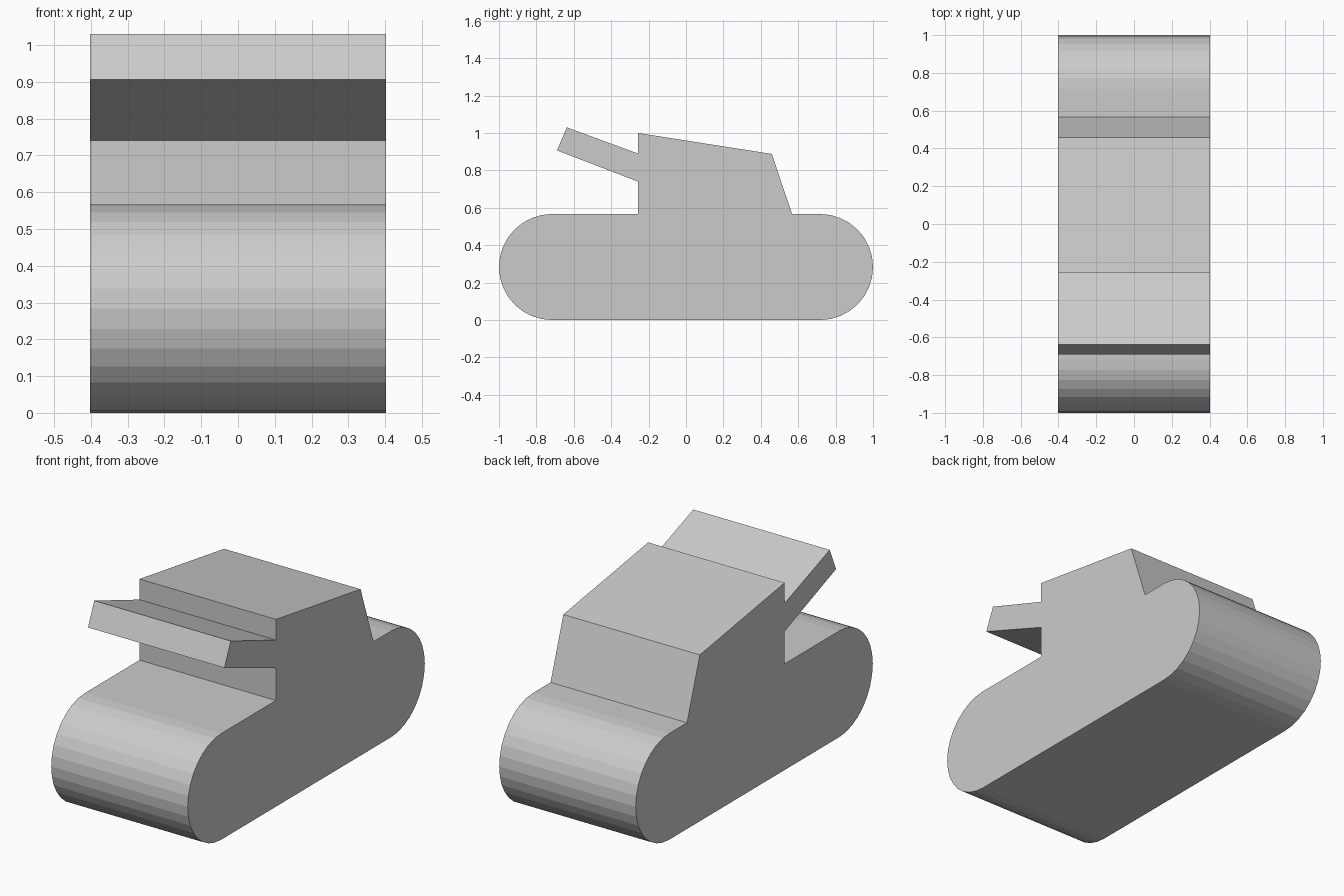
import bpy
import bmesh
from math import sin, cos, pi

cube = bpy.data.objects.get("Cube")
if cube:
    bpy.data.objects.remove(cube, do_unlink=True)

HALF_WIDTH = 0.403
RADIUS = 0.2835
END_Y = 1 - RADIUS

grey = bpy.data.materials.new("plain grey")
grey.use_nodes = True
colour = (0.6, 0.6, 0.6, 1)
grey.diffuse_color = colour
grey.node_tree.nodes["Principled BSDF"].inputs["Base Color"].default_value = colour


def arc(centre_y, start, steps=16):
    """Half circle of the track outline, counter-clockwise from start."""
    angles = [start + pi * i / steps for i in range(steps + 1)]
    return [(centre_y + RADIUS * cos(a), RADIUS + RADIUS * sin(a)) for a in angles]


def extrude_profile(name, profile):
    """Solid of a (y, z) outline, extruded across the full width."""
    bm = bmesh.new()
    side = bm.faces.new([bm.verts.new((-HALF_WIDTH, y, z)) for y, z in profile])
    result = bmesh.ops.extrude_face_region(bm, geom=[side], use_keep_orig=True)
    moved = [v for v in result["geom"] if isinstance(v, bmesh.types.BMVert)]
    bmesh.ops.translate(bm, verts=moved, vec=(2 * HALF_WIDTH, 0, 0))
    bmesh.ops.recalc_face_normals(bm, faces=bm.faces)
    mesh = bpy.data.meshes.new(name)
    bm.to_mesh(mesh)
    bm.free()
    mesh.materials.append(grey)
    obj = bpy.data.objects.new(name, mesh)
    bpy.context.collection.objects.link(obj)
    return obj


# Rounded track ends, sloped turret and raised gun share one outline
deck = 2 * RADIUS
back_track = arc(END_Y, -pi / 2)
front_track = arc(-END_Y, pi / 2)
turret_back = [(0.567, deck), (0.459, 0.888), (-0.256, 1.0)]
gun = [(-0.256, 0.89), (-0.637, 1.03), (-0.69, 0.907), (-0.256, 0.74)]
turret_front = [(-0.256, deck)]

extrude_profile("tank_body", back_track + turret_back + gun + turret_front + front_track)
